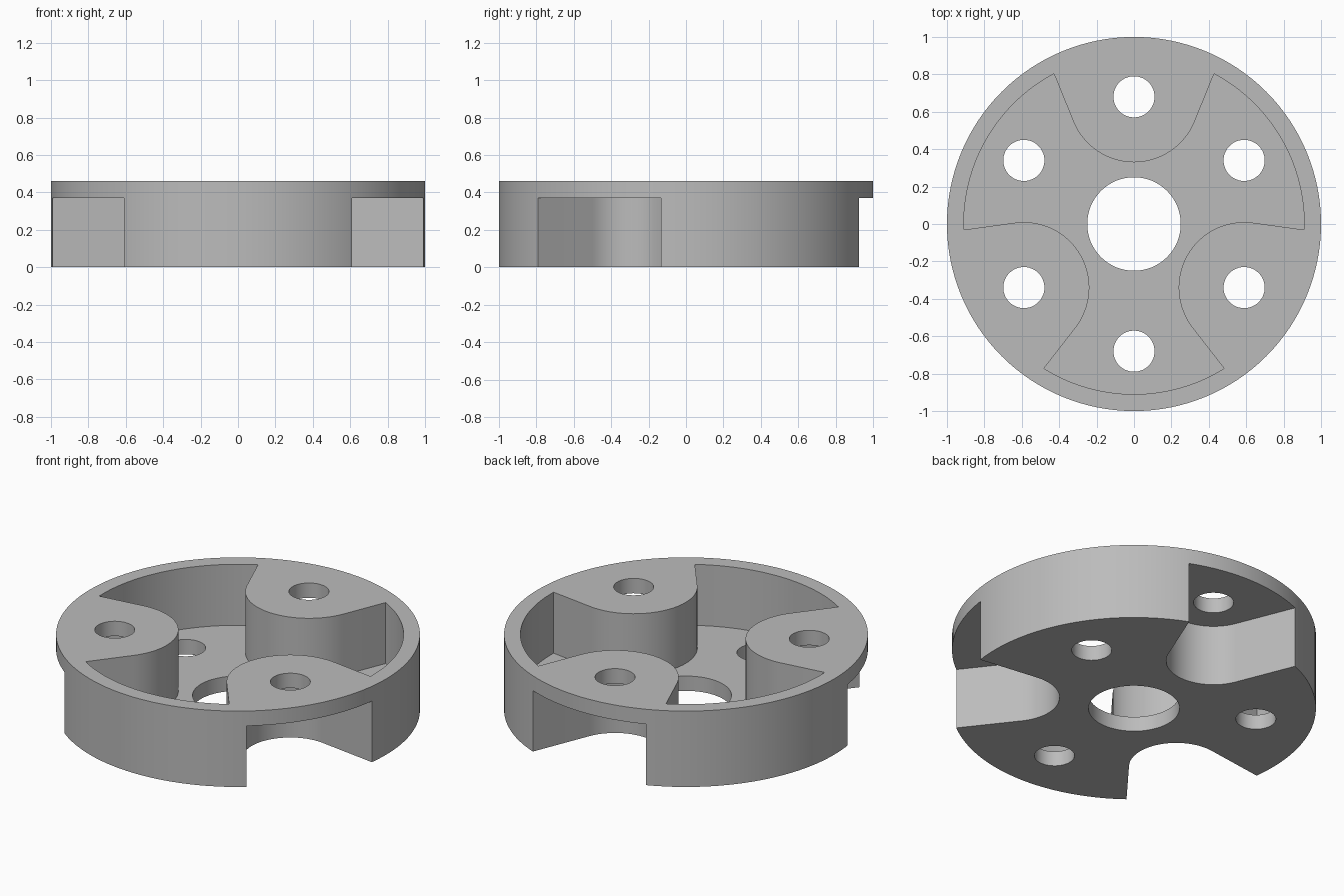
import bpy, bmesh
from math import sin, cos, radians, sqrt, atan2, pi
from mathutils import Vector, Matrix

if "Cube" in bpy.data.objects:
    bpy.data.objects.remove(bpy.data.objects["Cube"])

HEIGHT, WALL, BOLT_RING = 0.46, 0.09, 0.68
FLANK = radians(22.15)          # tilt of the straight lobe sides
LOBES = [radians(a) for a in (90, 210, 330)]

grey = bpy.data.materials.new("plain grey")
grey.use_nodes = True
grey.diffuse_color = (0.5, 0.5, 0.5, 1)
grey.node_tree.nodes["Principled BSDF"].inputs["Base Color"].default_value = grey.diffuse_color


def arc(radius, start, end, steps, center=(0, 0)):
    return [Vector((center[0] + radius * cos(start + (end - start) * i / steps),
                    center[1] + radius * sin(start + (end - start) * i / steps)))
            for i in range(steps + 1)]


def prism(name, outline, low, high):
    """Extrude a closed counter-clockwise outline between two heights."""
    bm = bmesh.new()
    face = bm.faces.new([bm.verts.new((p.x, p.y, low)) for p in outline])
    top = bmesh.ops.extrude_face_region(bm, geom=[face])["geom"]
    bmesh.ops.translate(bm, vec=(0, 0, high - low),
                        verts=[v for v in top if isinstance(v, bmesh.types.BMVert)])
    bmesh.ops.recalc_face_normals(bm, faces=bm.faces)
    mesh = bpy.data.meshes.new(name)
    bm.to_mesh(mesh)
    bm.free()
    mesh.materials.append(grey)
    obj = bpy.data.objects.new(name, mesh)
    bpy.context.collection.objects.link(obj)
    return obj


def lobe(radius, reach, turn):
    """Rounded nose with two tangent sides running out to the reach radius."""
    nose = arc(radius, -FLANK, FLANK - pi, 32, (0, BOLT_RING))
    p, d = nose[0], Vector((sin(FLANK), cos(FLANK)))
    along = p.dot(d)
    tip = p + d * (sqrt(along ** 2 - p.length_squared + reach ** 2) - along)
    points = [tip] + nose + [Vector((-tip.x, tip.y))]
    spin = Matrix.Rotation(turn - pi / 2, 2)
    return [spin @ q for q in points]


def cut(target, cutter):
    mod = target.modifiers.new("cut", 'BOOLEAN')
    mod.operation, mod.solver, mod.object = 'DIFFERENCE', 'EXACT', cutter
    bpy.context.view_layer.objects.active = target
    bpy.ops.object.modifier_apply(modifier=mod.name)
    bpy.data.objects.remove(cutter)


def circle(radius, center=(0, 0), steps=128):
    return arc(radius, 0, 2 * pi, steps, center)[:-1]


# Round body
body = prism("round_housing", circle(1), 0, HEIGHT)

# Open cavity in the top, flowing around the three lobes
inner = 1 - WALL
outline = []
for turn in LOBES:
    points = lobe(0.35, inner, turn)
    start = atan2(points[-1].y, points[-1].x)
    end = start + 2 * ((turn + pi / 3 - start) % (2 * pi))
    outline += points + arc(inner, start, end, 32)[1:-1]
cut(body, prism("cavity_cutter", outline, WALL, HEIGHT + 0.2))

# Notches under the lobes, open to the rim
for turn in LOBES:
    cut(body, prism("notch_cutter", lobe(0.35 - WALL, 1.2, turn), -0.2, HEIGHT - WALL))

# Centre bore and ring of six bolt holes
cut(body, prism("bore_cutter", circle(0.25, steps=64), -0.3, 0.7))
for i in range(6):
    a = radians(30 + 60 * i)
    center = (BOLT_RING * cos(a), BOLT_RING * sin(a))
    cut(body, prism("bolt_hole_cutter", circle(0.11, center, 48), -0.3, 0.7))

bpy.ops.object.select_all(action='DESELECT')
body.select_set(True)
bpy.context.view_layer.objects.active = body
bpy.ops.object.shade_smooth_by_angle(angle=radians(25))
